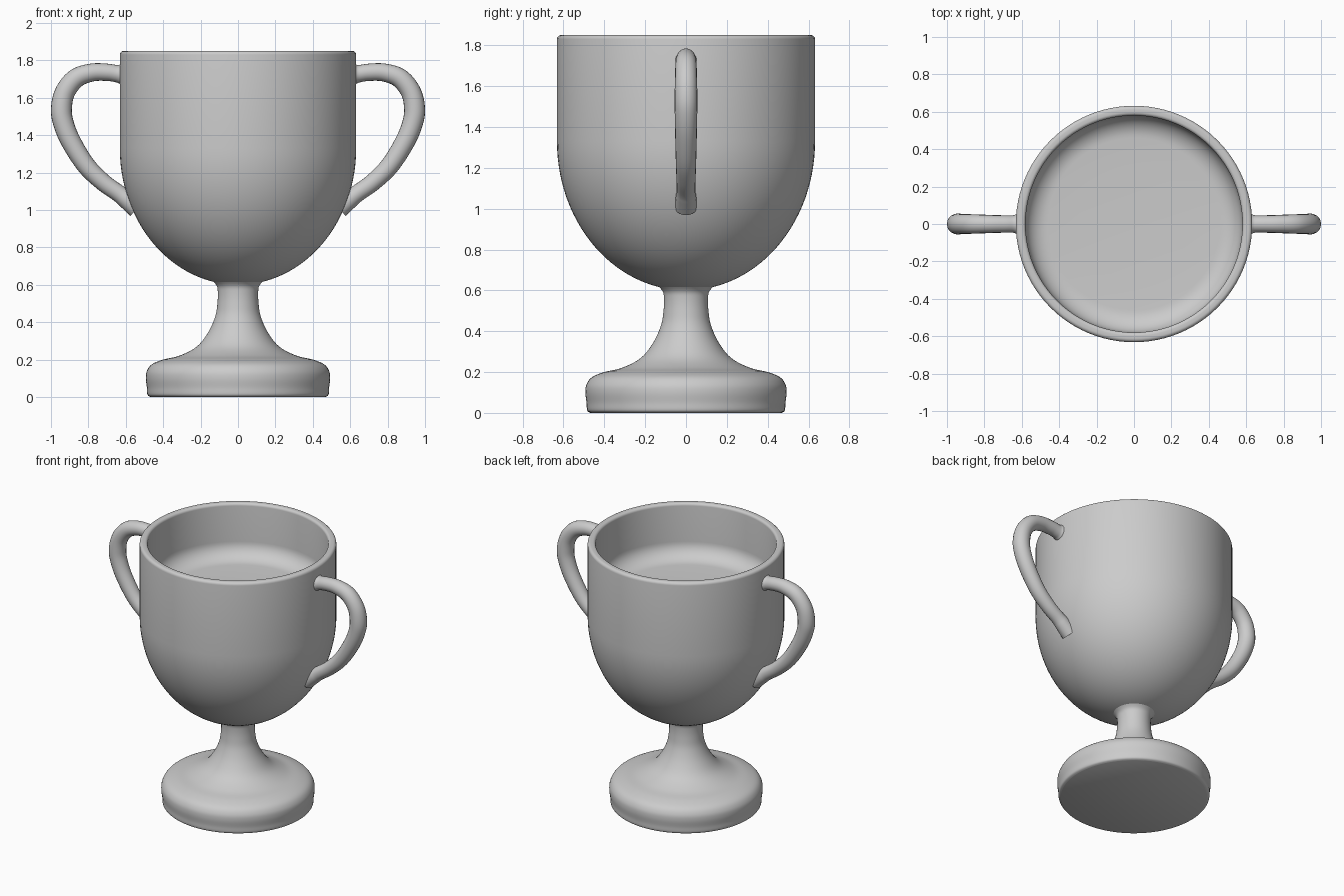
import bpy, bmesh, math
from mathutils import Vector

if "Cube" in bpy.data.objects:
    bpy.data.objects.remove(bpy.data.objects["Cube"])

COLOUR = (0.6, 0.6, 0.6, 1)
grey = bpy.data.materials.new("plain grey")
grey.use_nodes = True
grey.diffuse_color = COLOUR
grey.node_tree.nodes["Principled BSDF"].inputs["Base Color"].default_value = COLOUR


def finish(obj):
    """Give the part its material and smooth shading."""
    obj.data.materials.clear()
    obj.data.materials.append(grey)
    bpy.ops.object.select_all(action="DESELECT")
    obj.select_set(True)
    bpy.context.view_layer.objects.active = obj
    bpy.ops.object.shade_smooth_by_angle(angle=math.radians(50))


def smooth_path(points, steps=5):
    """Round a profile with a Catmull-Rom spline."""
    p = [Vector(q) for q in points]
    p = [p[0]] + p + [p[-1]]
    out = []
    for a, b, c, d in zip(p, p[1:], p[2:], p[3:]):
        for i in range(steps):
            t = i / steps
            out.append(0.5 * (2 * b + (c - a) * t + (2 * a - 5 * b + 4 * c - d) * t ** 2
                              + (3 * b - a - 3 * c + d) * t ** 3))
    return [tuple(q) for q in out] + [tuple(p[-1])]


def arc(cx, cz, rx, rz, start, end, steps):
    """Points on an elliptical arc, angles in degrees."""
    angles = [math.radians(start + (end - start) * i / steps) for i in range(steps + 1)]
    return [(cx + rx * math.cos(a), cz + rz * math.sin(a)) for a in angles]


def lathe(name, profile, segments=96):
    """Spin a radius/height profile around the z axis."""
    bm = bmesh.new()
    verts = [bm.verts.new((r, 0, z)) for r, z in profile]
    edges = [bm.edges.new(pair) for pair in zip(verts, verts[1:])]
    bmesh.ops.spin(bm, geom=verts + edges, cent=(0, 0, 0), axis=(0, 0, 1),
                   angle=math.tau, steps=segments)
    bmesh.ops.remove_doubles(bm, verts=bm.verts, dist=0.0005)
    bmesh.ops.recalc_face_normals(bm, faces=bm.faces)
    mesh = bpy.data.meshes.new(name)
    bm.to_mesh(mesh)
    bm.free()
    obj = bpy.data.objects.new(name, mesh)
    bpy.context.collection.objects.link(obj)
    finish(obj)


# Foot and stem
foot = [(0.468, 0), (0.484, 0.012), (0.487, 0.05), (0.493, 0.1), (0.487, 0.14),
        (0.46, 0.175), (0.4, 0.2), (0.31, 0.222), (0.22, 0.27), (0.16, 0.345),
        (0.122, 0.43), (0.11, 0.5), (0.108, 0.56), (0.114, 0.595), (0.14, 0.625)]
lathe("foot_and_stem", [(0, 0)] + smooth_path(foot) + [(0, 0.63)])

# Bowl: rounded outside, soft rim, shallow inside with a filleted floor
bowl = (arc(0, 1.33, 0.632, 0.73, -90, 0, 28)
        + arc(0.612, 1.83, 0.02, 0.02, 0, 90, 5)
        + arc(0.598, 1.832, 0.018, 0.018, 90, 180, 5)
        + arc(0.46, 1.58, 0.12, 0.11, 0, -90, 10)
        + [(0.3, 1.465), (0, 1.46)])
lathe("bowl", [(max(r, 0), z) for r, z in bowl])

# Handles: tapered tubes that flare where they meet the bowl
handle = [(0.54, 1.01, 0.055), (0.6, 1.06, 0.05), (0.64, 1.09, 0.046), (0.72, 1.147, 0.047),
          (0.81, 1.235, 0.05), (0.89, 1.36, 0.053), (0.932, 1.46, 0.055),
          (0.944, 1.54, 0.056), (0.925, 1.63, 0.054), (0.865, 1.705, 0.052),
          (0.78, 1.735, 0.048), (0.7, 1.736, 0.046), (0.65, 1.729, 0.046),
          (0.63, 1.727, 0.052), (0.605, 1.724, 0.058)]
for name, side in (("left_handle", 1), ("right_handle", -1)):
    curve = bpy.data.curves.new(name, "CURVE")
    curve.dimensions = "3D"
    curve.bevel_depth = 1
    curve.bevel_resolution = 8
    curve.use_fill_caps = True
    path = smooth_path(handle, 6)
    spline = curve.splines.new("POLY")
    spline.points.add(len(path) - 1)
    for point, (x, z, radius) in zip(spline.points, path):
        point.co = (side * x, 0, z, 1)
        point.radius = radius
    tube = bpy.data.objects.new(name, curve)
    bpy.context.collection.objects.link(tube)
    bpy.ops.object.select_all(action="DESELECT")
    tube.select_set(True)
    bpy.context.view_layer.objects.active = tube
    bpy.ops.object.convert(target="MESH")
    finish(bpy.context.view_layer.objects.active)
